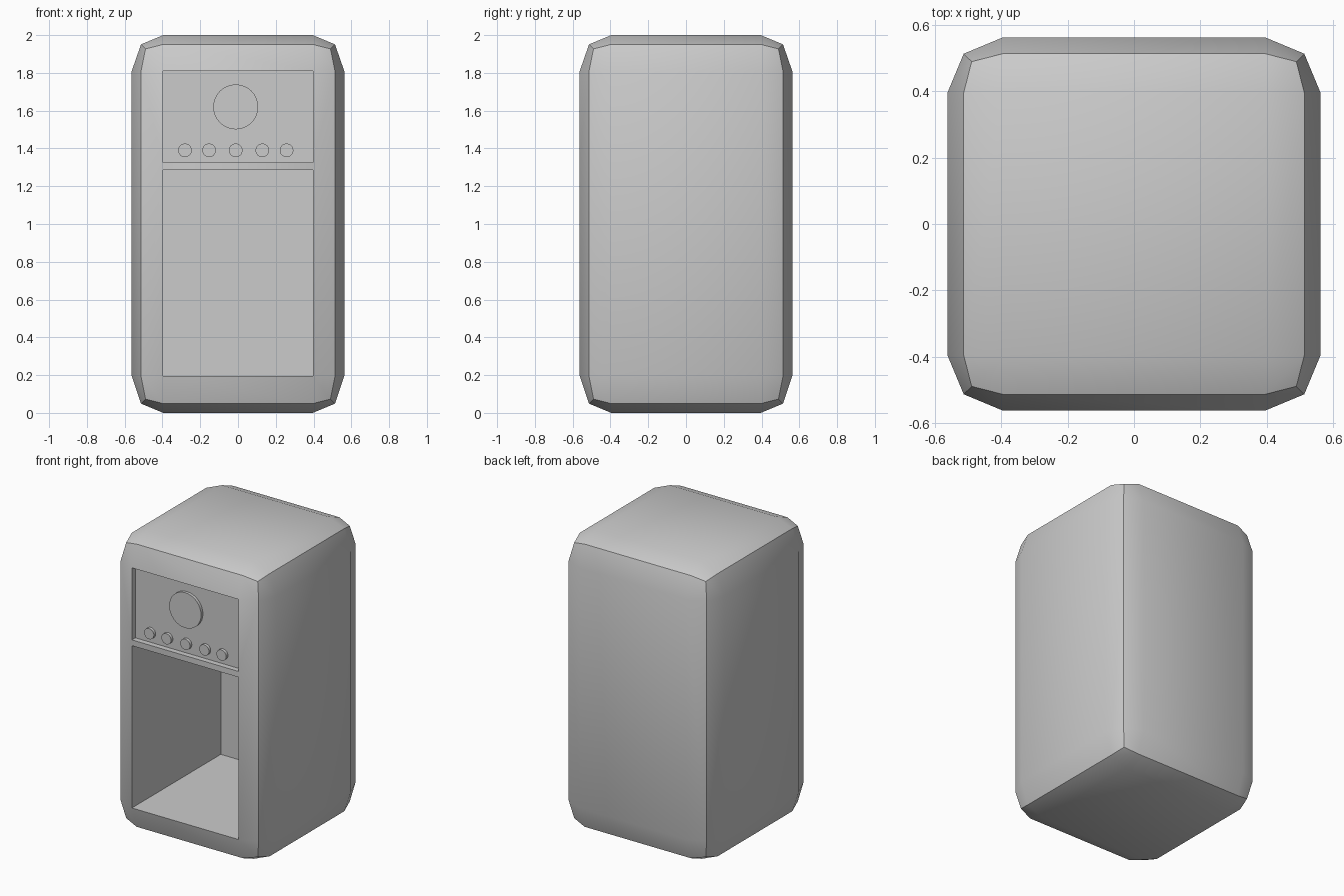
import bpy, bmesh, math
from mathutils import Vector, Matrix

if "Cube" in bpy.data.objects:
    bpy.data.objects.remove(bpy.data.objects["Cube"])


def finish(bm, name):
    bmesh.ops.recalc_face_normals(bm, faces=bm.faces)
    me = bpy.data.meshes.new(name)
    bm.to_mesh(me)
    bm.free()
    ob = bpy.data.objects.new(name, me)
    bpy.context.collection.objects.link(ob)
    bpy.ops.object.select_all(action='DESELECT')
    ob.select_set(True)
    bpy.context.view_layer.objects.active = ob
    bpy.ops.object.shade_smooth_by_angle(angle=math.radians(30))
    return ob


# Cabinet: 3x3x3 cube rounded by pulling in its edge and corner vertices
bm = bmesh.new()
bmesh.ops.create_cube(bm, size=2)
bmesh.ops.subdivide_edges(bm, edges=bm.edges[:], cuts=2, use_grid_fill=True)
pull = {1: 0.0, 2: 0.049, 3: 0.073}
inner, outer = (0.396, 0.396, 0.808), (0.5625, 0.5625, 1.0)
for v in bm.verts:
    n = sum(abs(c) > 0.9 for c in v.co)
    v.co = Vector([math.copysign(outer[i] - pull[n] if abs(c) > 0.9 else inner[i], c)
                   for i, c in enumerate(v.co)]) + Vector((0, 0, 1.002))
    v.co.z -= 0.002 if v.co.z > 1.9 or v.co.z < 0.1 else 0


def front_faces():
    return [f for f in bm.faces if all(v.co.y < -0.56 for v in f.verts)]


# Split the front panel with a thin rail
for z in (1.325, 1.286):
    for f in front_faces():
        if min(v.co.z for v in f.verts) < z - 0.01 and max(v.co.z for v in f.verts) > z + 0.01:
            bmesh.ops.bisect_plane(bm, geom=[f] + f.edges[:] + f.verts[:],
                                   plane_co=(0, 0, z), plane_no=(0, 0, 1))


# Control recess above the rail, deep open compartment below it
def sink(z, depth):
    f = next(f for f in front_faces()
             if min(v.co.z for v in f.verts) < z < max(v.co.z for v in f.verts))
    res = bmesh.ops.extrude_face_region(bm, geom=[f])
    moved = [g for g in res['geom'] if isinstance(g, bmesh.types.BMVert)]
    if f.is_valid:
        bmesh.ops.delete(bm, geom=[f], context='FACES_ONLY')
    bmesh.ops.translate(bm, verts=moved, vec=(0, depth, 0))


sink(1.6, 0.037)
sink(0.7, 0.945)
finish(bm, "cabinet")


# Round dial and row of buttons
def disc(name, x, z, radius, height, sides):
    b = bmesh.new()
    bmesh.ops.create_cone(b, cap_ends=True, segments=sides, radius1=radius,
                          radius2=radius, depth=height,
                          matrix=Matrix.Translation((x, -0.525 - height / 2 + 0.005, z))
                          @ Matrix.Rotation(math.pi / 2, 4, 'X'))
    finish(b, name)


disc("dial", -0.012, 1.62, 0.119, 0.025, 32)
for i, x in enumerate((-0.281, -0.153, -0.012, 0.129, 0.257)):
    disc(f"button_{i + 1}", x, 1.39, 0.036, 0.025, 32)
